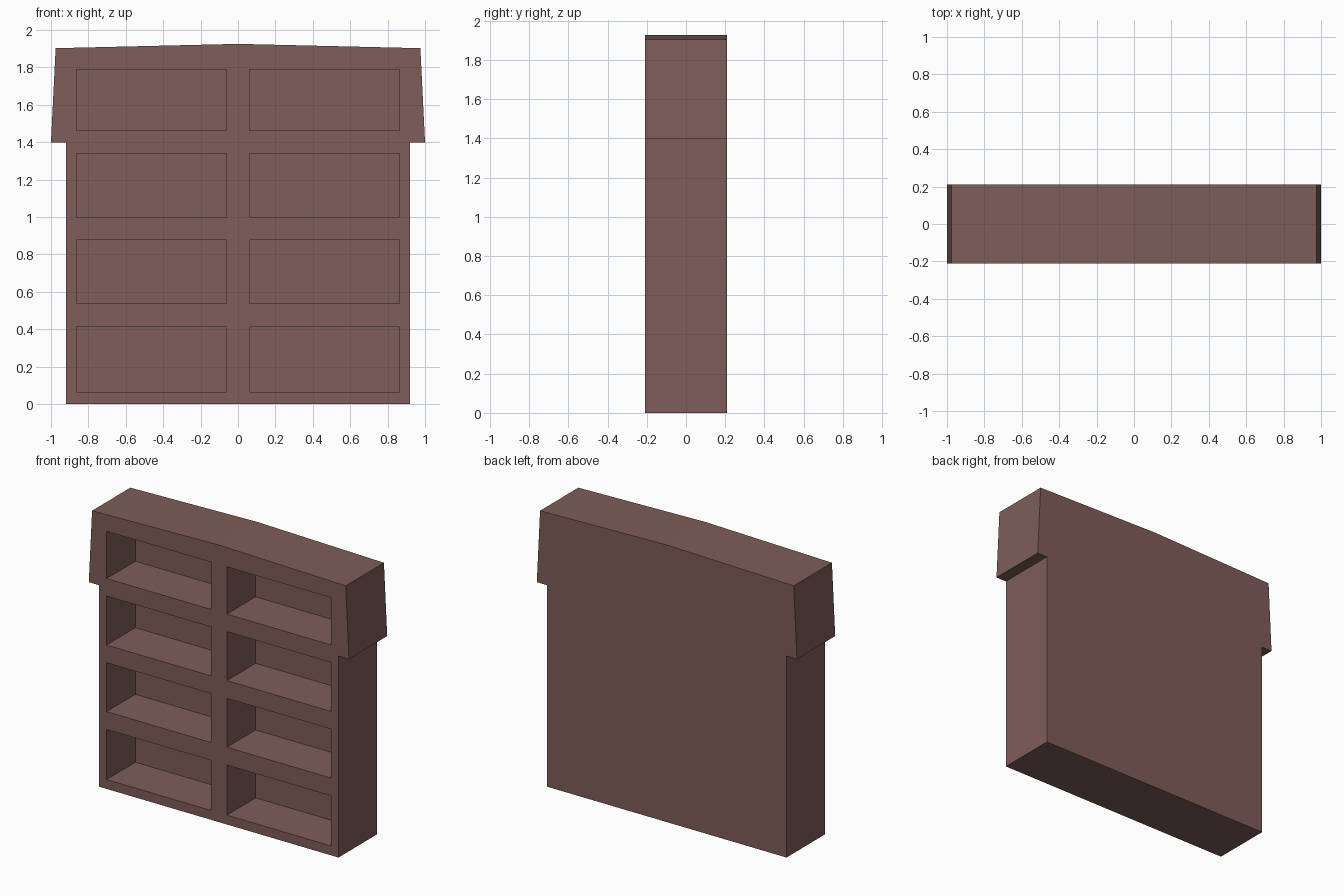
import bpy, bmesh

if "Cube" in bpy.data.objects:
    bpy.data.objects.remove(bpy.data.objects["Cube"])

FRONT, BACK = -0.21, 0.21
RECESS_BACK = 0.105

mat = bpy.data.materials.new("brown_wood")
mat.diffuse_color = (0.21, 0.11, 0.1, 1)
mat.use_nodes = True
mat.node_tree.nodes["Principled BSDF"].inputs["Base Color"].default_value = mat.diffuse_color


def extrude_profiles(name, profiles, y0, y1):
    """Extrude closed x-z outlines along y into one solid object."""
    bm = bmesh.new()
    for pts in profiles:
        face = bm.faces.new([bm.verts.new((x, y0, z)) for x, z in pts])
        ext = bmesh.ops.extrude_face_region(bm, geom=[face], use_keep_orig=True)
        moved = [v for v in ext["geom"] if isinstance(v, bmesh.types.BMVert)]
        bmesh.ops.translate(bm, verts=moved, vec=(0, y1 - y0, 0))
    bmesh.ops.recalc_face_normals(bm, faces=bm.faces)
    mesh = bpy.data.meshes.new(name)
    bm.to_mesh(mesh)
    bm.free()
    obj = bpy.data.objects.new(name, mesh)
    bpy.context.collection.objects.link(obj)
    return obj


# Shelf unit outline: straight body, overhanging tapered head, shallow peak
half = [(0.92, 0), (0.92, 1.4), (1.0, 1.4), (0.975, 1.903)]
outline = half + [(0, 1.926)] + [(-x, z) for x, z in reversed(half)]
shelf = extrude_profiles("shelf_unit", [outline], FRONT, BACK)
shelf.data.materials.append(mat)

# Two columns of four open compartments
rows = [(0.065, 0.413), (0.537, 0.877), (1.0, 1.34), (1.462, 1.79)]
openings = [[(x0, z0), (x1, z0), (x1, z1), (x0, z1)]
            for x0, x1 in ((-0.863, -0.062), (0.062, 0.863))
            for z0, z1 in rows]
cutter = extrude_profiles("compartment_cutter", openings, FRONT - 0.1, RECESS_BACK)
cutter.hide_render = True

# Carve the compartments, then discard the cutter
mod = shelf.modifiers.new("compartments", "BOOLEAN")
mod.operation = "DIFFERENCE"
mod.solver = "EXACT"
mod.object = cutter
bpy.context.view_layer.objects.active = shelf
shelf.select_set(True)
bpy.ops.object.modifier_apply(modifier=mod.name)
bpy.data.objects.remove(cutter, do_unlink=True)
